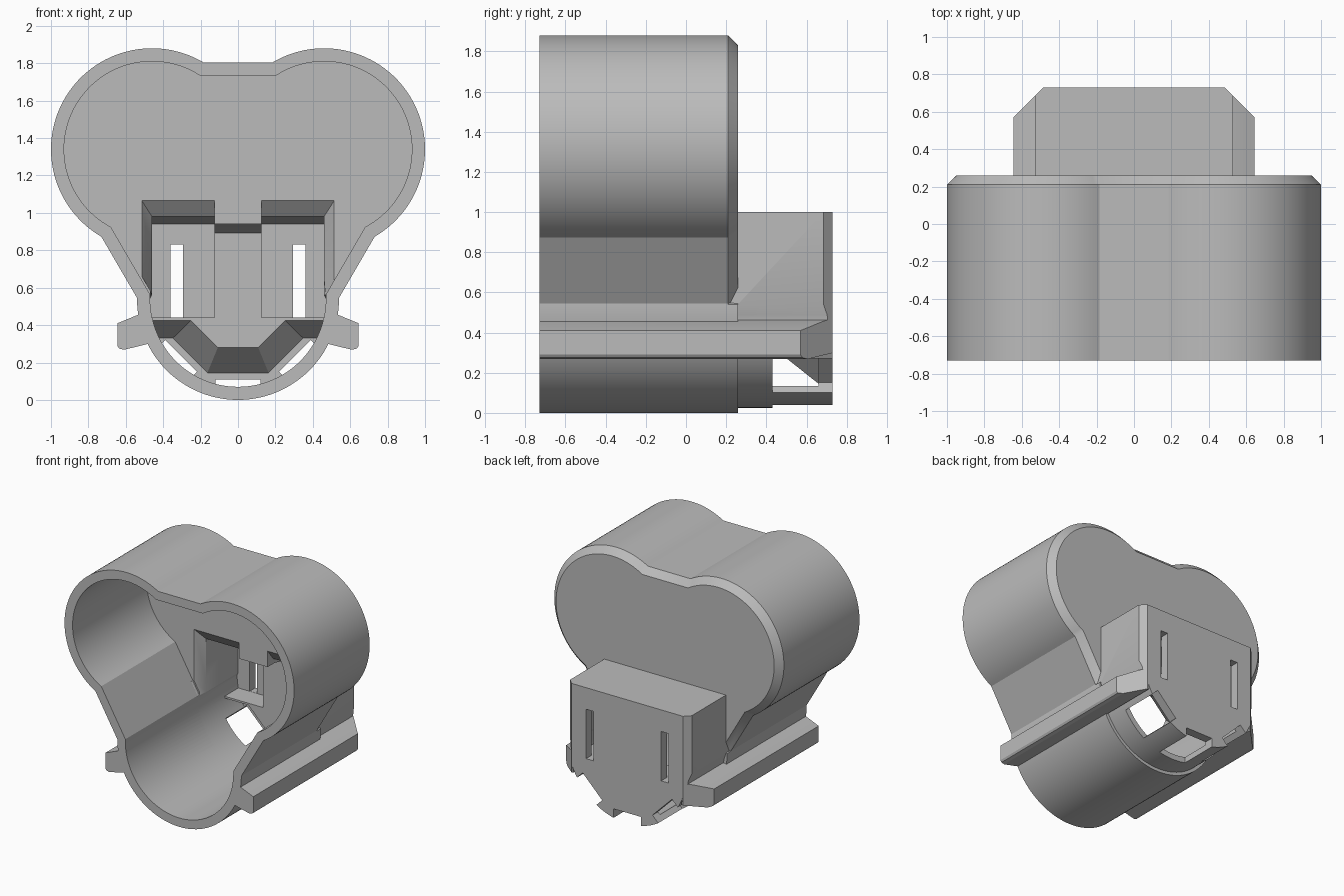
import bpy, bmesh, math

cube = bpy.data.objects.get("Cube")
if cube:
    bpy.data.objects.remove(cube)

grey = bpy.data.materials.new("plain grey")
grey.use_nodes = True
tone = (0.5, 0.5, 0.5, 1)
grey.diffuse_color = tone
grey.node_tree.nodes["Principled BSDF"].inputs["Base Color"].default_value = tone

FRONT, BACK = -0.73, 0.73
WALL_BACK = 0.26
LOW = 0.54          # height of the lower tube axis


def loft(name, rings, axis="y"):
    """Solid through a list of (position, 2D outline) rings."""
    place = {"x": lambda t, a, b: (t, a, b),
             "y": lambda t, a, b: (a, t, b),
             "z": lambda t, a, b: (a, b, t)}[axis]
    bm = bmesh.new()
    loops = [[bm.verts.new(place(t, a, b)) for a, b in pts] for t, pts in rings]
    for r, s in zip(loops, loops[1:]):
        for i in range(len(r)):
            j = (i + 1) % len(r)
            bm.faces.new((r[i], r[j], s[j], s[i]))
    bm.faces.new(loops[0])
    bm.faces.new(loops[-1])
    bmesh.ops.recalc_face_normals(bm, faces=bm.faces)
    mesh = bpy.data.meshes.new(name)
    bm.to_mesh(mesh)
    bm.free()
    mesh.materials.append(grey)
    obj = bpy.data.objects.new(name, mesh)
    bpy.context.collection.objects.link(obj)
    return obj


def block(name, x, y, z):
    return loft(name, [(t, [(x[0], z[0]), (x[1], z[0]), (x[1], z[1]), (x[0], z[1])])
                       for t in y])


def combine(body, tool, operation):
    """Apply a boolean and discard the tool."""
    mod = body.modifiers.new("join", "BOOLEAN")
    mod.object, mod.operation, mod.solver = tool, operation, "EXACT"
    graph = bpy.context.evaluated_depsgraph_get()
    mesh = bpy.data.meshes.new_from_object(body.evaluated_get(graph))
    body.modifiers.clear()
    body.data = mesh
    bpy.data.objects.remove(tool)


def arc(cx, cz, r, a0, a1, n):
    return [(cx + r * math.cos(a0 + (a1 - a0) * i / n),
             cz + r * math.sin(a0 + (a1 - a0) * i / n)) for i in range(n + 1)]


def mirrored(right):
    """Close a right-half outline, listed top to bottom, across x = 0."""
    return right + [(-x, z) for x, z in reversed(right) if x > 1e-5]


def low_arc(r, start=0.0):
    return arc(0, LOW, r, start, -math.pi / 2, 28)


def outline(d, d_low):
    """Three-lobed outline, inset by d above and d_low on the lower tube."""
    cx, cz, r = 0.46, 1.34, 0.54 - d
    top = math.pi - math.asin((1.805 - d - cz) / r)
    # lower end of the lobe: intersection with the 60 degree flank
    t = math.tan(math.pi / 6)
    k = 0.735 - d / math.cos(math.pi / 6) - 0.88 * t - cx
    a, b, c = 1 + t * t, 2 * (k * t - cz), k * k + cz * cz - r * r
    z = (-b - math.sqrt(b * b - 4 * a * c)) / (2 * a)
    end = math.atan2(z - cz, k + t * z)
    kink = (0.54 - d, 0.545 + 0.27 * d)
    return mirrored(arc(cx, cz, r, top, end, 56) + [kink] + low_arc(0.54 - d_low))


# Outer shell with chamfered rear edge
body = loft("housing", [(FRONT, outline(0, 0)), (0.21, outline(0, 0)),
                        (WALL_BACK, outline(0.05, 0))])

# Rear latch box
box_side = mirrored([(0.53, 1.0), (0.53, LOW)] + low_arc(0.515, -0.1))
combine(body, loft("rear_box", [(0.2, box_side), (BACK, box_side)]), "UNION")

# Side rails
rail = [(0.50, 0.465), (0.535, 0.455), (0.62, 0.42), (0.645, 0.41), (0.645, 0.29),
        (0.635, 0.275), (0.61, 0.268), (0.47, 0.302)]
for s in (1, -1):
    pts = [(s * x, z) for x, z in rail]
    combine(body, loft("rail", [(FRONT, pts), (BACK, pts)]), "UNION")

# Slanted rear corners on box and rails
for s in (1, -1):
    pts = [(s * 0.4, 0.815), (s * 0.8, 0.415), (s * 0.8, 0.9)]
    combine(body, loft("corner_cut", [(-0.1, pts), (1.2, pts)], "z"), "DIFFERENCE")

# Main cavity, then the flared cavity reaching into the box
inner = outline(0.07, 0.07)
combine(body, loft("cavity", [(FRONT - 0.1, inner), (0.19, inner)]), "DIFFERENCE")


def throat(w, top):
    return mirrored([(w, top), (w, 0.66), (min(w, 0.47), 0.56)] + low_arc(0.47))


combine(body, loft("throat", [(0.17, throat(0.53, 1.09)), (WALL_BACK, throat(0.46, 0.98)),
                              (0.66, throat(0.46, 0.94))]), "DIFFERENCE")


# Stepped latch block with ramped octagonal underside
def latch(shelf, bottom, apothem):
    reach = apothem * math.sqrt(2) + 0.0
    return mirrored([(0.47, 0.44), (0.47, shelf), (reach - LOW + shelf, shelf),
                     (reach - LOW + bottom, bottom)])


ramp_end = latch(0.33, 0.145, 0.395)
combine(body, loft("latch_block", [(0.49, latch(0.425, 0.28, 0.26)), (0.66, ramp_end),
                                   (0.7, ramp_end)]), "UNION")
combine(body, block("latch_column", (-0.125, 0.125), (0.49, 0.7), (0.43, 0.97)), "UNION")

# Central tab over the throat
tab = [(0.19, 1.12), (0.19, 0.94), (0.28, 0.94), (0.5, 0.89), (0.5, 0.97),
       (0.25, 0.99), (0.24, 1.12)]
combine(body, loft("tab", [(-0.125, tab), (0.125, tab)], "x"), "UNION")

# Three windows through the lower wall and back plate
for turn in (-1, 0, 1):
    c, s = math.cos(turn * math.pi / 4), math.sin(turn * math.pi / 4)
    pts = [(u * c + r * s, LOW + u * s - r * c)
           for u, r in ((-0.12, 0.43), (0.12, 0.43), (0.12, 0.6), (-0.12, 0.6))]
    combine(body, loft("window", [(0.43, pts), (0.8, pts)]), "DIFFERENCE")

# Vertical slots in the back plate
for s in (1, -1):
    combine(body, block("slot", sorted((s * 0.295, s * 0.36)), (0.6, 0.8), (0.441, 0.83)),
            "DIFFERENCE")

bpy.ops.object.select_all(action="DESELECT")
body.select_set(True)
bpy.context.view_layer.objects.active = body
bpy.ops.object.shade_smooth_by_angle(angle=math.radians(25))
